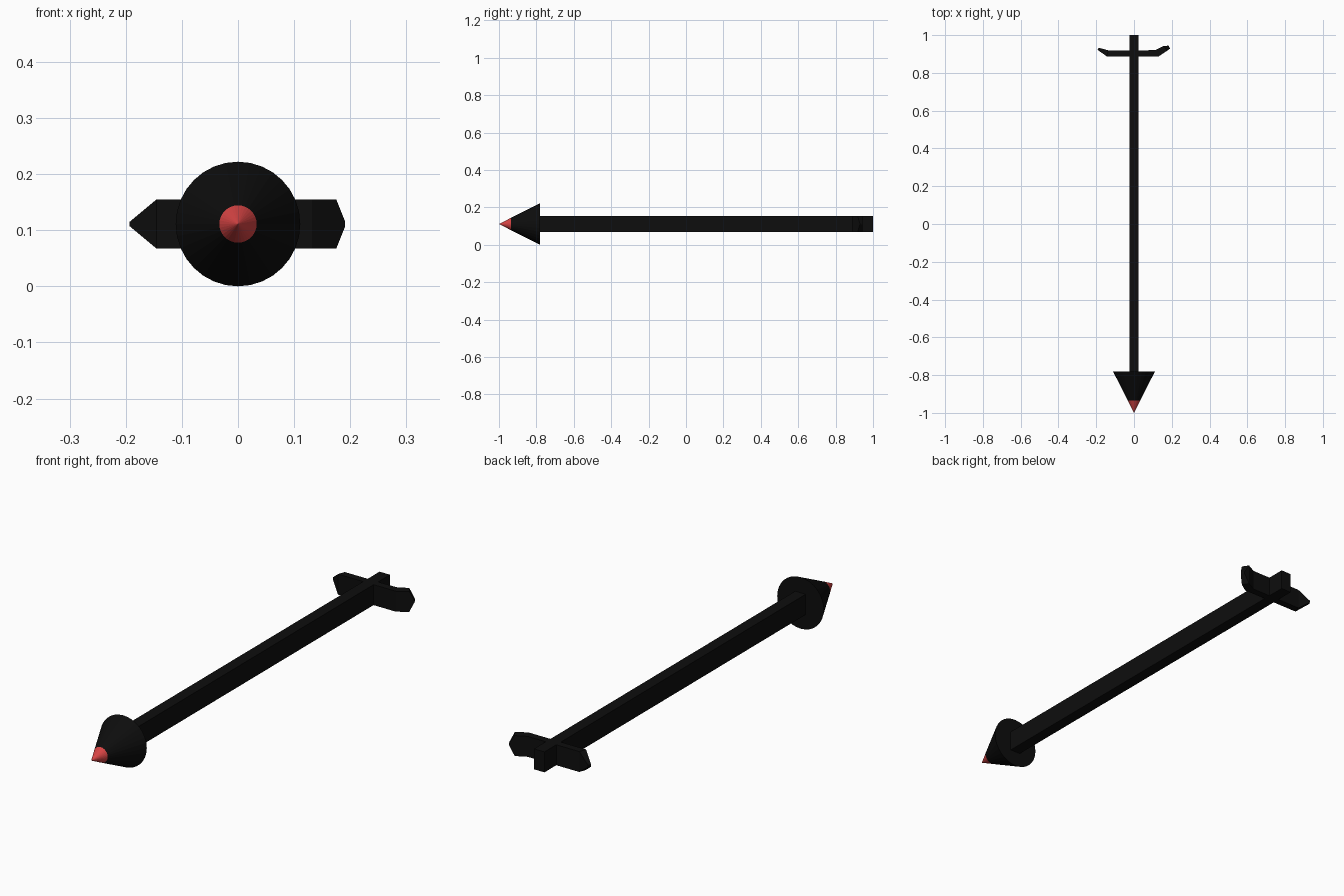
import bpy
import bmesh
import math

if "Cube" in bpy.data.objects:
    bpy.data.objects.remove(bpy.data.objects["Cube"])


def material(name, rgb):
    m = bpy.data.materials.new(name)
    m.diffuse_color = (*rgb, 1.0)
    m.use_nodes = True
    m.node_tree.nodes["Principled BSDF"].inputs["Base Color"].default_value = m.diffuse_color
    return m


BLACK = material("black", (0.004, 0.004, 0.004))
RED = material("red", (0.68, 0.058, 0.058))
CZ = 0.111  # height of the long axis


def finish(name, bm, mat):
    bmesh.ops.recalc_face_normals(bm, faces=bm.faces)
    me = bpy.data.meshes.new(name)
    bm.to_mesh(me)
    bm.free()
    me.materials.append(mat)
    ob = bpy.data.objects.new(name, me)
    bpy.context.collection.objects.link(ob)
    return ob


def loft(name, stations, mat):
    """Skin rings of four corners: (front x, front y, back x, back y, half height)."""
    bm = bmesh.new()
    rings = []
    for fx, fy, bx, by, h in stations:
        rings.append([bm.verts.new(p) for p in (
            (fx, fy, CZ - h), (fx, fy, CZ + h), (bx, by, CZ + h), (bx, by, CZ - h))])
    for a, b in zip(rings, rings[1:]):
        for i in range(4):
            j = (i + 1) % 4
            bm.faces.new((a[i], a[j], b[j], b[i]))
    bm.faces.new(rings[0])
    bm.faces.new(rings[-1])
    return finish(name, bm, mat)


# Flat rectangular shaft
loft("shaft", [(-0.025, -0.78, -0.025, 1.0, 0.044),
               (0.025, -0.78, 0.025, 1.0, 0.044)], BLACK)

# Cross bar with swept-back ends, one long point and one blunt point
loft("cross_bar", [(-0.193, 0.922, -0.186, 0.933, 0.004),
                   (-0.145, 0.888, -0.135, 0.919, 0.044),
                   (0.132, 0.888, 0.112, 0.920, 0.044),
                   (0.175, 0.917, 0.157, 0.943, 0.044),
                   (0.191, 0.929, 0.183, 0.944, 0.004)], BLACK)

# Conical head in two colours
bm = bmesh.new()
N = 32
BASE, SPLIT, TIP = (-0.78, 0.111), (-0.935, 0.0333), -1.0
rings = []
for y, r in (BASE, SPLIT):
    rings.append([bm.verts.new((r * math.cos(2 * math.pi * i / N), y,
                                CZ + r * math.sin(2 * math.pi * i / N))) for i in range(N)])
apex = bm.verts.new((0, TIP, CZ))
bm.faces.new(rings[0])
for i in range(N):
    j = (i + 1) % N
    bm.faces.new((rings[0][i], rings[0][j], rings[1][j], rings[1][i]))
    bm.faces.new((rings[1][i], rings[1][j], apex)).material_index = 1
head = finish("head", bm, BLACK)
head.data.materials.append(RED)
